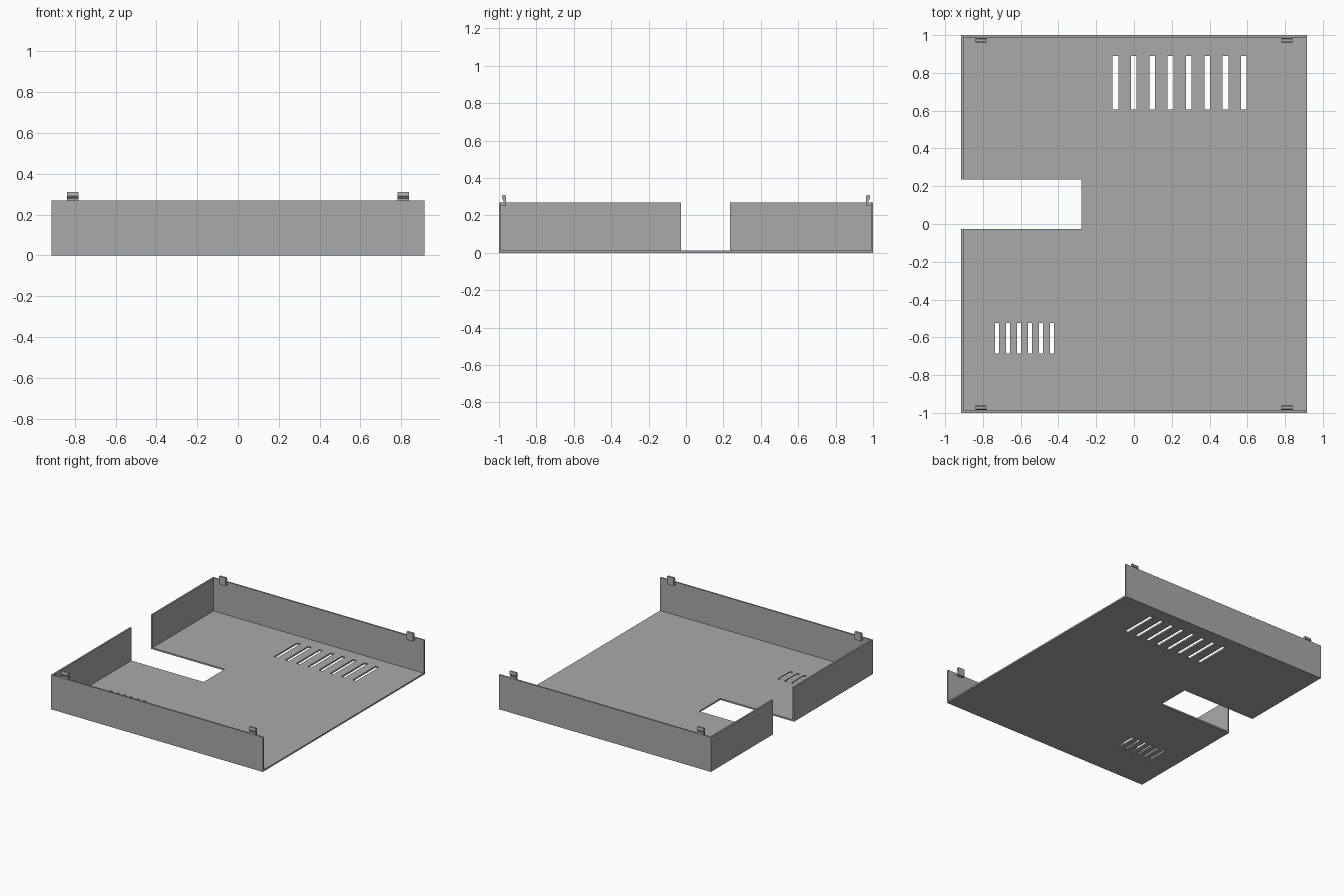
import bpy
import bmesh
from mathutils import Vector

if "Cube" in bpy.data.objects:
    bpy.data.objects.remove(bpy.data.objects["Cube"], do_unlink=True)

HALF_X, HALF_Y, HEIGHT, WALL = 0.915, 1.0, 0.27, 0.012

grey = bpy.data.materials.new("plain grey")
grey.use_nodes = True
grey.diffuse_color = (0.4, 0.4, 0.4, 1)
grey.node_tree.nodes["Principled BSDF"].inputs["Base Color"].default_value = (0.4, 0.4, 0.4, 1)


def make_object(name, bm):
    bmesh.ops.recalc_face_normals(bm, faces=bm.faces)
    mesh = bpy.data.meshes.new(name)
    bm.to_mesh(mesh)
    bm.free()
    mesh.materials.append(grey)
    obj = bpy.data.objects.new(name, mesh)
    bpy.context.collection.objects.link(obj)
    return obj


def boxes(name, bounds):
    """One object holding a box for each pair of opposite corners."""
    bm = bmesh.new()
    for low, high in bounds:
        low, high = Vector(low), Vector(high)
        verts = bmesh.ops.create_cube(bm, size=1)["verts"]
        bmesh.ops.scale(bm, vec=high - low, verts=verts)
        bmesh.ops.translate(bm, vec=(low + high) / 2, verts=verts)
    return make_object(name, bm)


def cut(target, cutter):
    cutter.hide_render = True
    mod = target.modifiers.new("cut", "BOOLEAN")
    mod.operation, mod.solver, mod.object = "DIFFERENCE", "EXACT", cutter
    bpy.context.view_layer.objects.active = target
    bpy.ops.object.modifier_apply(modifier=mod.name)
    bpy.data.objects.remove(cutter, do_unlink=True)


def slots(first_x, pitch, count, width, y0, y1):
    return [((first_x + i * pitch - width / 2, y0, -0.1),
             (first_x + i * pitch + width / 2, y1, 0.1)) for i in range(count)]


# Tray with a floor, three walls and one open side
tray = boxes("tray", [((-HALF_X, -HALF_Y, 0), (HALF_X, HALF_Y, HEIGHT))])
cut(tray, boxes("interior_cutter", [((WALL - HALF_X, WALL - HALF_Y, WALL),
                                     (HALF_X + 1, HALF_Y - WALL, 1))]))

# Side notch and the two rows of vent slots
notch = [((-2, -0.027, -0.1), (-0.278, 0.235, 1))]
cut(tray, boxes("opening_cutter", notch
                + slots(-0.098, 0.097, 8, 0.03, 0.605, 0.89)
                + slots(-0.725, 0.058, 6, 0.022, -0.685, -0.525)))

# Snap clips standing on the inner faces of the front and back walls
CLIP = [(0.989, 0.25), (0.962, 0.25), (0.964, 0.31), (0.98, 0.31),
        (0.985, 0.29), (0.976, 0.28), (0.976, 0.269), (0.989, 0.269)]
for side_y, row in ((-1, "front"), (1, "back")):
    for side_x, side in ((-1, "right"), (1, "left")):
        bm = bmesh.new()
        face = bm.faces.new([bm.verts.new((side_x * 0.81 - 0.028, side_y * y, z))
                             for y, z in CLIP])
        out = bmesh.ops.extrude_face_region(bm, geom=[face])["geom"]
        bmesh.ops.translate(bm, vec=(0.056, 0, 0),
                            verts=[v for v in out if isinstance(v, bmesh.types.BMVert)])
        make_object(f"{row}_{side}_clip", bm)
